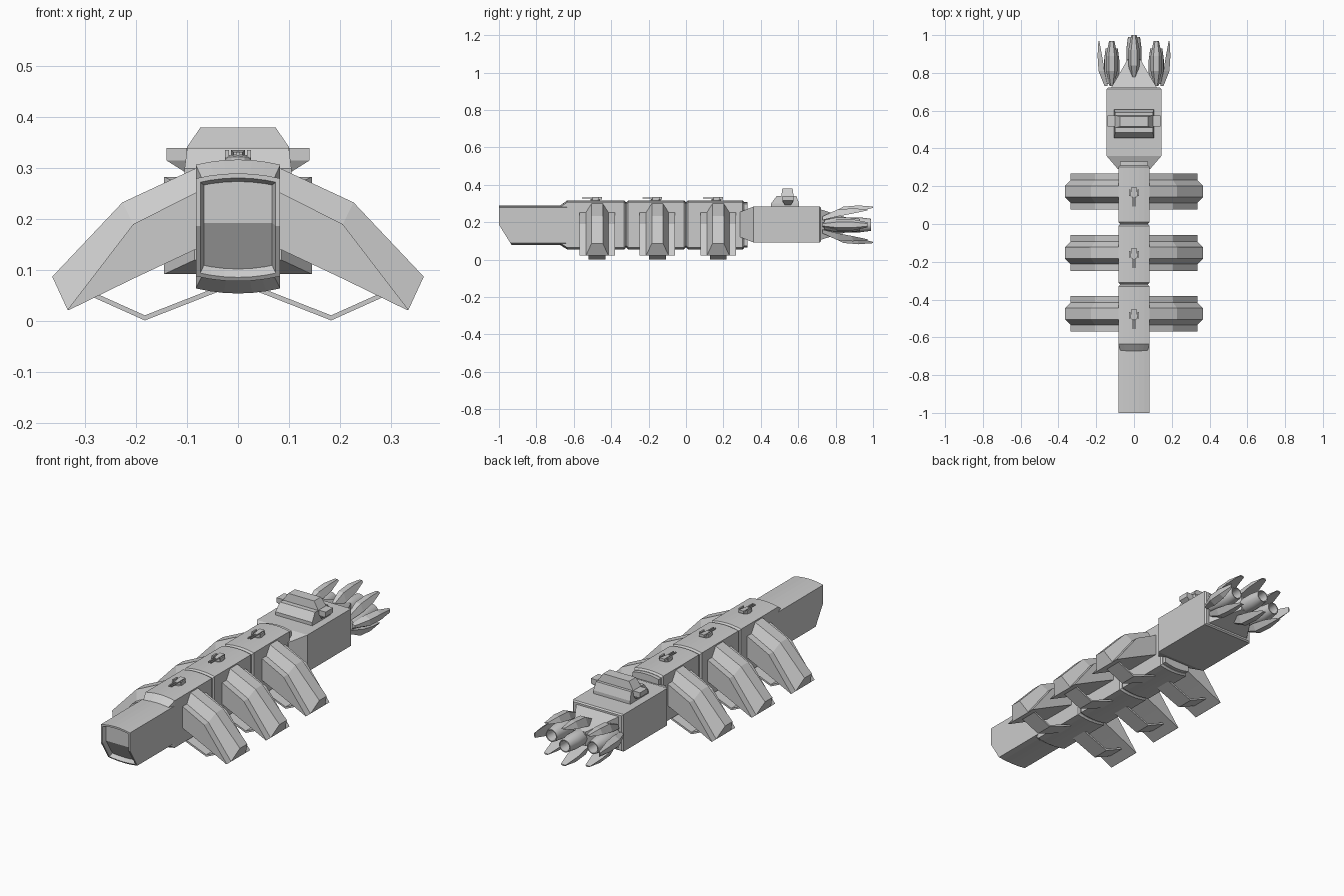
import bpy
import bmesh
from math import sin, cos, pi
from mathutils import Vector, Matrix

default_cube = bpy.data.objects.get("Cube")
if default_cube:
    bpy.data.objects.remove(default_cube, do_unlink=True)

hull_grey = bpy.data.materials.new("hull_grey")
hull_grey.use_nodes = True
grey = (0.6, 0.6, 0.6, 1)
hull_grey.diffuse_color = grey
hull_grey.node_tree.nodes["Principled BSDF"].inputs["Base Color"].default_value = grey


def finish(name, bm):
    """Turn a bmesh into a named object with the hull material."""
    bmesh.ops.recalc_face_normals(bm, faces=bm.faces)
    mesh = bpy.data.meshes.new(name)
    bm.to_mesh(mesh)
    bm.free()
    mesh.materials.append(hull_grey)
    obj = bpy.data.objects.new(name, mesh)
    bpy.context.collection.objects.link(obj)
    return obj


def loft_mesh(rings, caps=True):
    bm = bmesh.new()
    loops = [[bm.verts.new(point) for point in ring] for ring in rings]
    count = len(loops[0])
    for a, b in zip(loops, loops[1:]):
        for i in range(count):
            j = (i + 1) % count
            bm.faces.new((a[i], a[j], b[j], b[i]))
    if caps:
        bm.faces.new(loops[0])
        bm.faces.new(loops[-1])
    return bm, loops


def loft(name, rings, caps=True):
    return finish(name, loft_mesh(rings, caps)[0])


def box_ring(y, x, low, high):
    return [(-x, y, low), (x, y, low), (x, y, high), (-x, y, high)]


def level_ring(z, x, front, back):
    return [(-x, front, z), (x, front, z), (x, back, z), (-x, back, z)]


def hull_ring(y, x, low, high, bulge=0.01, steps=6):
    """Section with gently arched top and bottom."""
    ring = []
    for i in range(steps + 1):
        t = 2 * i / steps - 1
        ring.append(Vector((x * t, y, low - bulge * (1 - t * t))))
    for i in range(steps + 1):
        t = 1 - 2 * i / steps
        ring.append(Vector((x * t, y, high + bulge * (1 - t * t))))
    return ring


# Hollow-fronted nose, its lower front half raked back
middle = 0.187
front_ring = hull_ring(-1, 0.083, 0.088, 0.28)
back_ring = hull_ring(-0.62, 0.083, 0.088, 0.28)
for ring in (front_ring, back_ring):
    half = len(ring) // 2
    y = ring[0].y
    ring.insert(half, Vector((0.083, y, middle)))
    ring.append(Vector((-0.083, y, middle)))
for point in front_ring:
    point.y += max(0, middle - point.z) * 0.62
bm, loops = loft_mesh([front_ring, back_ring], caps=False)
bm.faces.new(loops[-1])
edge = loops[0]
half = len(edge) // 2 - 1
mouth = [bm.faces.new(edge[:half + 1] + [edge[-1]]),
         bm.faces.new(edge[half:])]
bmesh.ops.recalc_face_normals(bm, faces=bm.faces)
bmesh.ops.inset_region(bm, faces=mouth, thickness=0.009, use_even_offset=True)
bmesh.ops.inset_region(bm, faces=mouth, thickness=0.007, depth=-0.02, use_even_offset=True)
finish("nose", bm)

# Three body segments with narrow chamfered joints
for number, (start, end) in enumerate([(-0.635, -0.323), (-0.317, -0.003), (0.003, 0.31)]):
    lip = 0.008
    rings = [hull_ring(start, 0.083, 0.064, 0.307),
             hull_ring(end - lip, 0.083, 0.064, 0.307),
             hull_ring(end, 0.076, 0.072, 0.299)]
    if number == 0:
        rings.insert(0, hull_ring(start - 0.04, 0.07, 0.09, 0.278))
    else:
        rings[0] = hull_ring(start + lip, 0.083, 0.064, 0.307)
        rings.insert(0, hull_ring(start, 0.076, 0.072, 0.299))
    loft(f"body_segment_{number + 1}", rings)
loft("body_core", [hull_ring(-0.6, 0.074, 0.074, 0.297), hull_ring(0.33, 0.074, 0.074, 0.297)])

# Drooping side plates with raised ridges: x and z of ridge, shoulder, underside
WING = [((0.07, 0.306), (0.07, 0.259), (0.07, 0.147)),
        ((0.227, 0.233), (0.206, 0.19), (0.206, 0.083)),
        ((0.365, 0.087), (0.335, 0.022), (0.333, 0.021))]
BRACE = [(0.04, 0.062), (0.183, 0.006), (0.29, 0.054)]


def wing_ring(station, side, y):
    ridge, shoulder, under = station
    outline = [(-0.095, under), (-0.095, shoulder), (-0.06, shoulder), (-0.03, ridge)]
    outline += [(-w, p) for w, p in reversed(outline)]
    return [(side * p[0], y + w, p[1]) for w, p in outline]


def gun(y, number):
    # Small twin-barrelled deck gun
    disc = [[(r * cos(a * pi / 6), y + r * sin(a * pi / 6), z) for a in range(12)]
            for r, z in ((0.026, 0.313), (0.026, 0.322), (0.018, 0.326))]
    loft(f"gun_base_{number}", disc)
    loft(f"gun_house_{number}", [box_ring(y - 0.02, 0.01, 0.322, 0.332),
                                 box_ring(y + 0.035, 0.014, 0.322, 0.336)])
    for side, label in ((1, "left"), (-1, "right")):
        pod = loft(f"gun_pod_{label}_{number}", [box_ring(y - 0.015, 0.004, 0.32, 0.336),
                                                box_ring(y + 0.02, 0.004, 0.32, 0.336)])
        pod.location.x = side * 0.022
        barrel = loft(f"gun_barrel_{label}_{number}", [box_ring(y - 0.07, 0.003, 0.326, 0.332),
                                                      box_ring(y, 0.003, 0.326, 0.332)])
        barrel.location.x = side * 0.006


for number, y in enumerate((-0.475, -0.153, 0.172), 1):
    gun(y - 0.01, number)
    for side, label in ((1, "left"), (-1, "right")):
        loft(f"side_plate_{label}_{number}", [wing_ring(s, side, y) for s in WING])
        loft(f"plate_brace_{label}_{number}",
             [[(side * x, y + dy, z + dz) for dy, dz in
               ((-0.045, -0.005), (0.045, -0.005), (0.045, 0.005), (-0.045, 0.005))]
              for x, z in BRACE])

# Rear engine module and its tapering tail
loft("engine_module", [box_ring(0.29, 0.085, 0.12, 0.255),
                       box_ring(0.36, 0.145, 0.092, 0.283),
                       box_ring(0.715, 0.145, 0.092, 0.283),
                       box_ring(0.722, 0.138, 0.098, 0.277)])
loft("tail_taper", [box_ring(0.715, 0.125, 0.105, 0.27),
                    box_ring(0.8, 0.075, 0.13, 0.243),
                    box_ring(0.87, 0.035, 0.15, 0.222)])

# Bridge tower on the rear module
loft("tower_base", [level_ring(0.275, 0.105, 0.455, 0.605),
                    level_ring(0.3, 0.105, 0.455, 0.605),
                    level_ring(0.34, 0.1, 0.485, 0.59)])
loft("tower_top", [level_ring(0.335, 0.102, 0.51, 0.575),
                   level_ring(0.342, 0.1, 0.51, 0.575),
                   level_ring(0.38, 0.074, 0.515, 0.57)])
loft("tower_arms", [level_ring(0.29, 0.1, 0.53, 0.56),
                    level_ring(0.315, 0.14, 0.515, 0.575),
                    level_ring(0.34, 0.14, 0.515, 0.575)])

# Engines: hollow nozzles surrounded by curved fins
NOZZLE = [(-0.13, 0.026), (-0.07, 0.04), (0, 0.04), (0.06, 0.032),
          (0.06, 0.027), (0.0, 0.024)]
FIN = [(0, 0.025, 0.045, 0.012), (0.08, 0.045, 0.082, 0.03),
       (0.16, 0.06, 0.088, 0.03), (0.24, 0.077, 0.083, 0.014)]


def engine(label, x, y, fins):
    centre = Vector((x, y, 0.186))
    nozzle = loft(f"nozzle_{label}",
                  [[centre + Vector((r * cos(a * pi / 8), dy, r * sin(a * pi / 8)))
                    for a in range(16)] for dy, r in NOZZLE])
    bpy.ops.object.select_all(action="DESELECT")
    nozzle.select_set(True)
    bpy.context.view_layer.objects.active = nozzle
    bpy.ops.object.shade_smooth_by_angle()
    for place, angle, reach, start in fins:
        turn = Matrix.Rotation(angle, 3, "Y")
        rings = []
        for dy, inner, outer, width in FIN:
            ring = [(-width, inner * reach), (width, inner * reach),
                    (width * 0.5, outer * reach), (-width * 0.5, outer * reach)]
            rings.append([centre + turn @ Vector((w, start + dy, r)) for w, r in ring])
        loft(f"{place}_fin_{label}", rings)


engine("centre", 0, 0.93, [("top", 0, 1.18, -0.17), ("bottom", pi, 1.18, -0.17)])
for side, label in ((1, "left"), (-1, "right")):
    engine(label, side * 0.118, 0.87,
           [("top", 0, 1, -0.14), ("bottom", pi, 1, -0.14),
            ("outer", side * pi / 2, 0.85, -0.14)])
